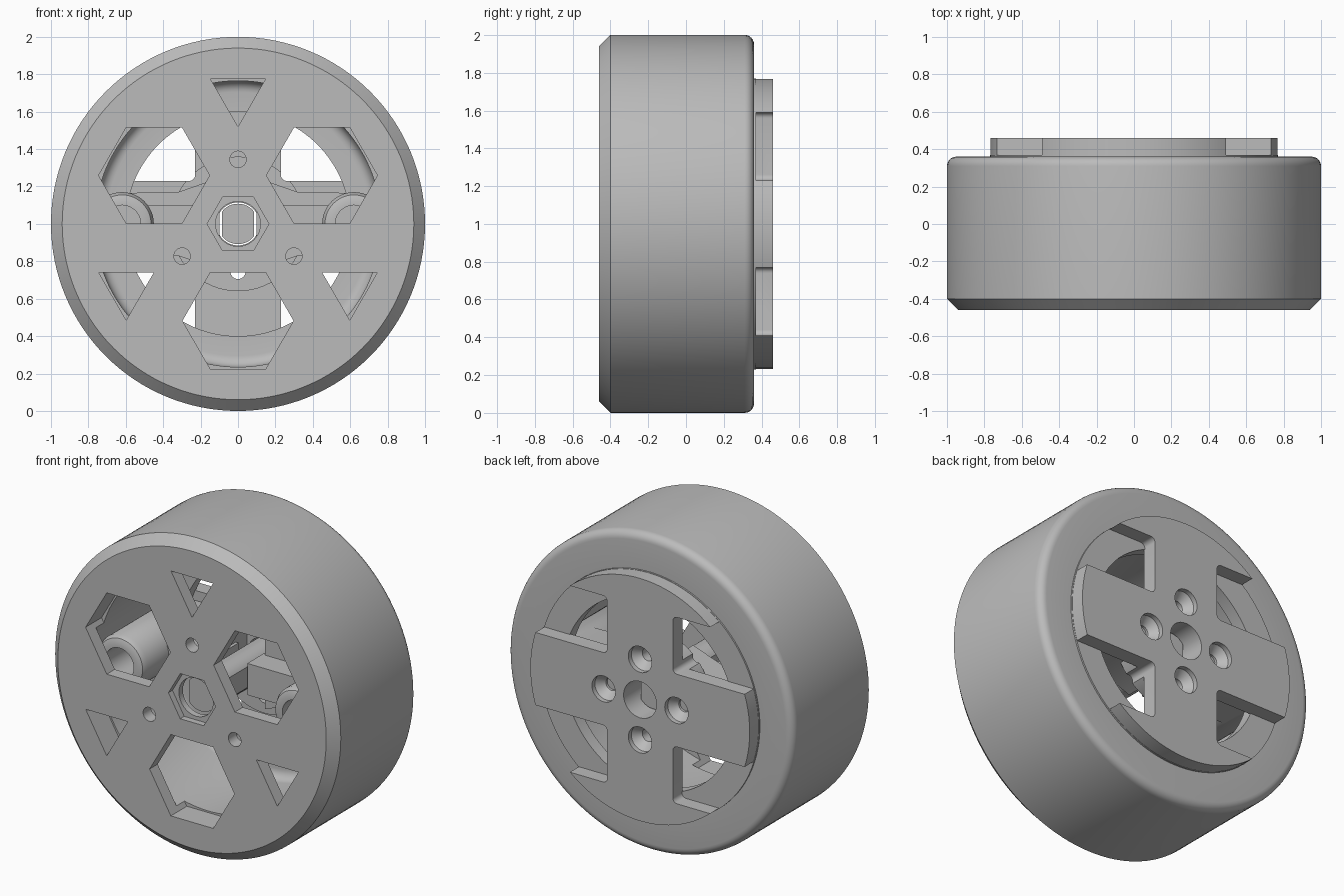
import bpy, bmesh
from math import sin, cos, pi, radians

old = bpy.data.objects.get("Cube")
if old:
    bpy.data.objects.remove(old, do_unlink=True)

grey = bpy.data.materials.new("plain grey")
grey.use_nodes = True
grey.diffuse_color = (0.5, 0.5, 0.5, 1)
grey.node_tree.nodes["Principled BSDF"].inputs["Base Color"].default_value = (0.5, 0.5, 0.5, 1)

AXLE = 1.0  # height of the wheel axis


def finish(name, bm):
    bmesh.ops.recalc_face_normals(bm, faces=bm.faces)
    mesh = bpy.data.meshes.new(name)
    bm.to_mesh(mesh)
    bm.free()
    mesh.materials.append(grey)
    obj = bpy.data.objects.new(name, mesh)
    bpy.context.collection.objects.link(obj)
    return obj


def loft(name, rings):
    """Join equal rings of points and cap both ends."""
    bm = bmesh.new()
    loops = [[bm.verts.new(p) for p in ring] for ring in rings]
    n = len(loops[0])
    for a, b in zip(loops, loops[1:]):
        for i in range(n):
            j = (i + 1) % n
            bm.faces.new((a[i], a[j], b[j], b[i]))
    bm.faces.new(loops[0])
    bm.faces.new(loops[-1])
    return finish(name, bm)


def ngon(n, r, x=0, z=0, turn=0):
    return [(x + r * cos(turn + 2 * pi * i / n), z + r * sin(turn + 2 * pi * i / n)) for i in range(n)]


def prism(name, pts, y0, y1):
    return loft(name, [[(x, y, AXLE + z) for x, z in pts] for y in (y0, y1)])


def lathe(name, profile, x=0, z=0, n=32):
    """Turn (radius, y) points about an axis along y."""
    return loft(name, [[(px, y, AXLE + pz) for px, pz in ngon(n, r, x, z)] for r, y in profile])


def boolean(obj, tools, operation):
    bpy.context.view_layer.objects.active = obj
    for tool in tools:
        mod = obj.modifiers.new(operation, "BOOLEAN")
        mod.operation = operation
        mod.solver = "EXACT"
        mod.object = tool
        bpy.ops.object.modifier_apply(modifier=mod.name)
        bpy.data.objects.remove(tool, do_unlink=True)


def arc(cx, cy, r, a0, a1, steps=6):
    return [(cx + r * cos(radians(a0 + (a1 - a0) * i / steps)),
             cy + r * sin(radians(a0 + (a1 - a0) * i / steps))) for i in range(steps + 1)]


# Hollow wheel: front wall, tread, rounded rear edge, inner lip
profile = [(0.94, -0.46), (1, -0.4)] + arc(0.95, 0.31, 0.05, 0, 90)
profile += [(0.77, 0.36), (0.77, 0.37), (0.6, 0.37), (0.6, 0.29)]
profile += arc(0.705, 0.23, 0.06, 90, 0) + [(0.765, -0.38)]
wheel = lathe("wheel_shell", profile, n=128)

# Front wall openings: hexagons, triangles, screw holes and the hub pocket
cutters = []
for k in range(3):
    a = radians(30 + 120 * k)
    b = a + pi / 3
    cutters += [
        prism("cut", ngon(6, 0.297, 0.518 * cos(a), 0.518 * sin(a)), -0.6, -0.3),
        prism("cut", ngon(3, 0.17, 0.69 * cos(b), 0.69 * sin(b), pi / 6), -0.6, -0.3),
        lathe("cut", [(0.044, -0.6), (0.044, -0.3)], 0.345 * cos(b), 0.345 * sin(b), 24)]
cutters += [prism("cut", ngon(6, 0.165), -0.6, -0.42),
            lathe("cut", [(0.12, -0.6), (0.12, -0.3)])]
boolean(wheel, cutters, "DIFFERENCE")

# Rear plate with its thick hub
plate = lathe("rear_plate", [(0.768, 0.362), (0.768, 0.46)], n=96)
boolean(plate, [lathe("hub", [(0.36, 0.26), (0.36, 0.41)], n=64)], "UNION")

# Four side notches with rounded inner corners, screw holes and the axle bore
cutters = []
notch = [(1, 0.23)] + arc(0.26, 0.26, 0.03, 270, 180) + arc(0.26, 0.56, 0.03, 180, 90) + [(1, 0.59)]
for sx in (-1, 1):
    for sz in (-1, 1):
        cutters.append(prism("cut", [(sx * x, sz * z) for x, z in notch], 0.1, 0.6))
for k in range(4):
    x, z = 0.255 * cos(k * pi / 2), 0.255 * sin(k * pi / 2)
    sink = [(0.04, 0.1), (0.04, 0.38), (0.065, 0.41), (0.082, 0.43), (0.082, 0.6)]
    cutters.append(lathe("cut", sink, x, z))
cutters.append(lathe("cut", [(0.115, 0.1), (0.115, 0.6)], n=48))
boolean(plate, cutters, "DIFFERENCE")
parts = [wheel, plate]

# Side arms, ribs and ring bosses inside the wheel
upper = [(0.64, 0.165), (0.32, 0.17), (0.12, 0.24)]
outline = upper + [(x, -z) for x, z in reversed(upper)]
boss = [(0.1, 0.02), (0.1, -0.3), (0.13, -0.3), (0.155, -0.29), (0.17, -0.26), (0.17, 0.3)]
for side, s in (("left", 1), ("right", -1)):
    parts.append(prism(side + "_arm", [(s * x, z) for x, z in outline], 0.1, 0.365))
    rib = [(0.48, 0.1), (0.1, 0.1), (0.1, -0.1), (0.48, -0.1)]
    parts.append(prism(side + "_rib", [(s * x, z) for x, z in rib], -0.05, 0.15))
    parts.append(lathe(side + "_boss", boss, s * 0.62, 0, 48))

# Axle with two flats
flat = [(max(-0.085, min(0.085, x)), z) for x, z in ngon(48, 0.108)]
parts.append(prism("axle", flat, -0.37, 0.33))

for obj in parts:
    bpy.ops.object.select_all(action="DESELECT")
    obj.select_set(True)
    bpy.context.view_layer.objects.active = obj
    bpy.ops.object.shade_smooth_by_angle(angle=radians(30))
